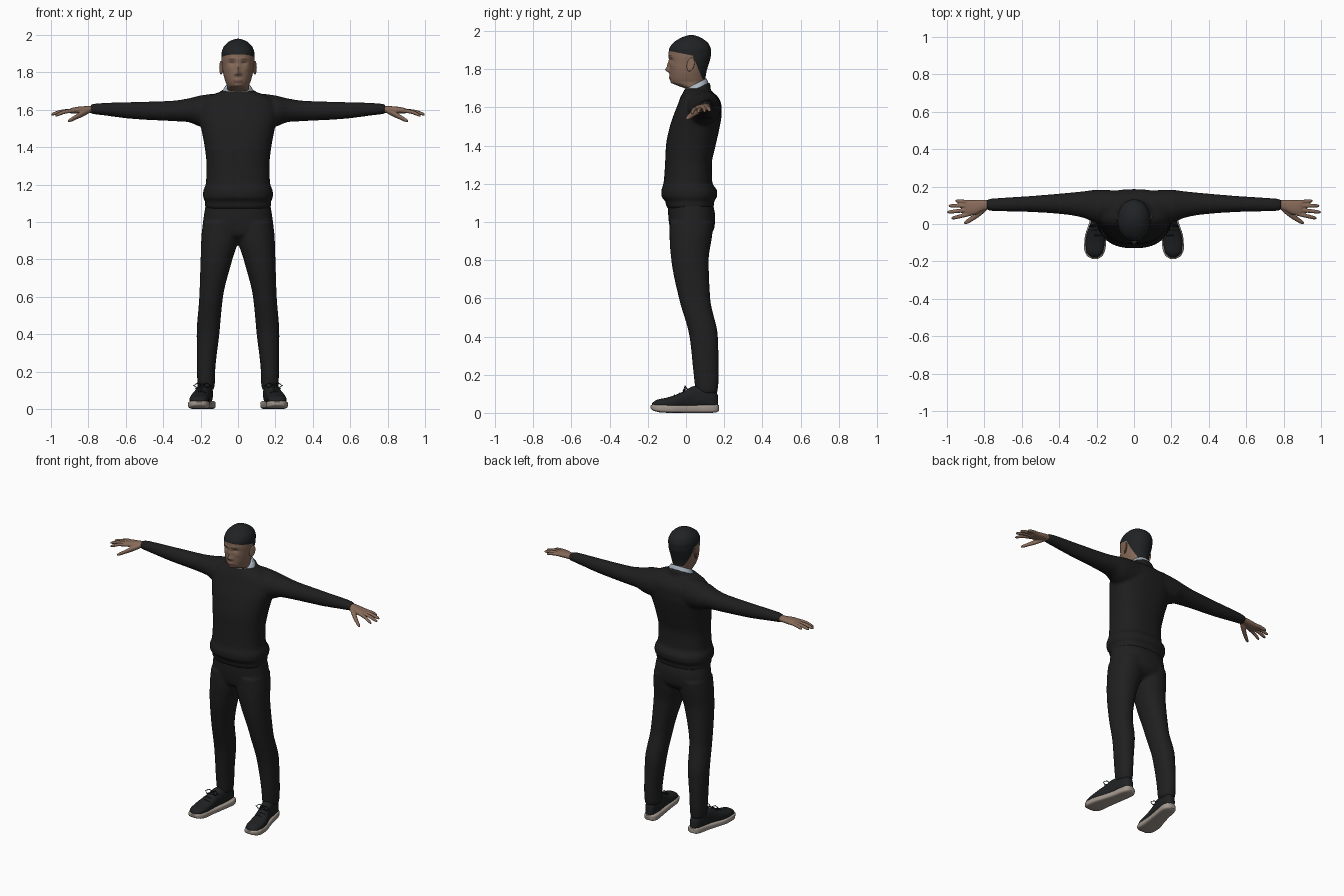
import bpy, bmesh, math
from mathutils import Vector

if "Cube" in bpy.data.objects:
    bpy.data.objects.remove(bpy.data.objects["Cube"])


def material(name, *rgb):
    m = bpy.data.materials.new(name)
    m.use_nodes = True
    m.diffuse_color = (*rgb, 1)
    bsdf = next(n for n in m.node_tree.nodes if n.type == "BSDF_PRINCIPLED")
    bsdf.inputs["Base Color"].default_value = (*rgb, 1)
    bsdf.inputs["Roughness"].default_value = 0.8
    return m


SKIN = material("brown_skin", .24, .145, .1)
LIPS = material("lips", .19, .095, .075)
BROW = material("brow", .08, .055, .045)
HAIR = material("black_hair", .014, .016, .017)
WOOL = material("black_wool", .013, .013, .013)
CLOTH = material("black_cloth", .014, .014, .014)
SHIRT = material("pale_blue_shirt", .4, .46, .53)
SHOE = material("black_shoe", .014, .015, .016)
SOLE = material("beige_sole", .36, .31, .27)


def resample(rows, step):
    """Monotone smooth interpolation of section rows along their first value."""
    def slope(i, k):
        return (rows[i + 1][k] - rows[i][k]) / (rows[i + 1][0] - rows[i][0])

    def tangent(i, k):
        if i == 0:
            return slope(0, k)
        if i == len(rows) - 1:
            return slope(i - 1, k)
        a, b = slope(i - 1, k), slope(i, k)
        return 0 if a * b <= 0 else 2 * a * b / (a + b)

    out = []
    for i in range(len(rows) - 1):
        h = rows[i + 1][0] - rows[i][0]
        count = max(2, round(h / step))
        for j in range(count):
            s = j / count
            row = [rows[i][0] + s * h]
            for k in range(1, len(rows[0])):
                row.append((1 + 2 * s) * (1 - s) ** 2 * rows[i][k]
                           + s * s * (3 - 2 * s) * rows[i + 1][k]
                           + h * s * (1 - s) ** 2 * tangent(i, k)
                           - h * s * s * (1 - s) * tangent(i + 1, k))
            out.append(row)
    return out + [list(rows[-1])]


def sym(rows):
    """Expand (z, half width, front, back) to full bounds."""
    return [(z, -w, w, a, b) for z, w, a, b in rows]


def loft(bm, axis, rows, power=2, segs=32, step=.015, shear=0, mirror=False):
    """Skin rounded sections, each given by bounds, along an axis."""
    place = {"z": lambda t, u, v: (u, v, t + shear * (v - .05)),
             "x": lambda t, u, v: (t, u, v),
             "y": lambda t, u, v: (u, t, v)}[axis]

    def bend(c):
        return math.copysign(abs(c) ** (2 / power), c)

    for side in (1, -1) if mirror else (1,):
        rings = []
        for t, u0, u1, v0, v1 in resample(rows, step):
            ring = []
            for i in range(segs):
                a = math.tau * i / segs
                x, y, z = place(t, (u0 + u1) / 2 + (u1 - u0) / 2 * bend(math.cos(a)),
                                (v0 + v1) / 2 + (v1 - v0) / 2 * bend(math.sin(a)))
                ring.append(bm.verts.new((side * x, y, z)))
            rings.append(ring)
        for lo, hi in zip(rings, rings[1:]):
            for i in range(segs):
                j = (i + 1) % segs
                bm.faces.new((lo[i], lo[j], hi[j], hi[i]))
        bm.faces.new(rings[0])
        bm.faces.new(rings[-1])


def finish(name, bm, mats, rule=None, voxel=0):
    """Turn a bmesh into an object, colour it by rule, optionally fuse its parts."""
    bmesh.ops.recalc_face_normals(bm, faces=bm.faces)
    for f in bm.faces:
        f.smooth = True
        if rule:
            f.material_index = rule(f.calc_center_median())
    me = bpy.data.meshes.new(name)
    bm.to_mesh(me)
    bm.free()
    me.set_sharp_from_angle(angle=math.radians(50))
    for m in mats:
        me.materials.append(m)
    ob = bpy.data.objects.new(name, me)
    bpy.context.collection.objects.link(ob)
    if voxel:
        fuse = ob.modifiers.new("fuse", "REMESH")
        fuse.mode, fuse.voxel_size, fuse.use_smooth_shade = "VOXEL", voxel, True
        relax = ob.modifiers.new("relax", "SMOOTH")
        relax.factor, relax.iterations = .5, 4
    return ob


# Sweater: torso with bloused hem, neck rim and both sleeves
bm = bmesh.new()
loft(bm, "z", sym([(1.07, .168, -.095, .135), (1.09, .178, -.106, .148), (1.105, .173, -.105, .145),
                   (1.13, .187, -.128, .163), (1.165, .187, -.13, .164), (1.2, .172, -.118, .138),
                   (1.3, .168, -.11, .135), (1.4, .178, -.105, .155), (1.5, .197, -.085, .177),
                   (1.56, .21, -.065, .186), (1.61, .21, -.045, .186), (1.65, .19, -.03, .172),
                   (1.68, .14, -.015, .14), (1.7, .085, -.005, .115)]), power=2.4, segs=48)
loft(bm, "z", sym([(1.64, .105, -.035, .13), (1.685, .1, -.035, .128), (1.697, .088, -.028, .12)]),
     shear=.5)
loft(bm, "x", [(.1, .02, .18, 1.5, 1.69), (.2, .008, .183, 1.51, 1.677), (.27, .033, .175, 1.535, 1.66),
               (.36, .05, .166, 1.54, 1.648), (.55, .064, .15, 1.55, 1.642),
               (.75, .069, .137, 1.574, 1.635), (.79, .074, .132, 1.578, 1.628)], mirror=True)
finish("sweater", bm, [WOOL], voxel=.009)

# Trousers: hips and both legs
bm = bmesh.new()
loft(bm, "z", sym([(.9, .05, -.03, .07), (.93, .14, -.075, .125), (.97, .19, -.085, .149),
                   (1.03, .183, -.093, .153), (1.1, .172, -.095, .14)]), power=2.3, segs=48)
loft(bm, "z", [(.1, .13, .212, .055, .162), (.13, .124, .217, .048, .168), (.2, .122, .219, .04, .172),
               (.4, .1, .221, .018, .167), (.6, .08, .207, -.037, .127), (.8, .03, .2, -.077, .119),
               (.92, -.005, .196, -.086, .136), (1, -.01, .187, -.086, .145)], power=2.2, mirror=True)
finish("trousers", bm, [CLOTH], voxel=.009)

# Head and neck, with the face shaped by soft bumps
bm = bmesh.new()
loft(bm, "z", sym([(1.62, .06, 0, .11), (1.695, .06, 0, .105), (1.715, .059, -.045, .102),
                   (1.73, .06, -.074, .101), (1.75, .067, -.082, .102), (1.79, .078, -.086, .108),
                   (1.83, .084, -.087, .12), (1.87, .088, -.091, .13), (1.9, .088, -.09, .131),
                   (1.93, .08, -.075, .121), (1.96, .055, -.036, .088), (1.975, .027, .0, .056),
                   (1.98, .005, .02, .032)]), power=2.1, segs=80, step=.004)
bumps = [(0, 1.797, .012, .012, .02), (0, 1.82, .009, .02, .012), (.014, 1.791, .008, .008, .006),
         (.033, 1.85, .016, .01, -.009), (.03, 1.872, .025, .007, .003), (0, 1.755, .022, .01, .006),
         (0, 1.73, .02, .01, .005), (.05, 1.82, .018, .015, .003)]
for v in bm.verts:
    if v.co.y < -.01:
        x, z = abs(v.co.x), v.co.z
        v.co.y -= sum(d * math.exp(-((x - cx) / sx) ** 2 - ((z - cz) / sz) ** 2)
                      for cx, cz, sx, sz, d in bumps)
# Hairline: a sloping cut over the forehead and a steep one behind the ears
corner = Vector((0, .035, 1.872))
brow_up, nape_back = Vector((0, .2, 1)), Vector((0, 1, .42))
for normal in (brow_up, nape_back):
    bmesh.ops.bisect_plane(bm, geom=bm.verts[:] + bm.edges[:] + bm.faces[:],
                           plane_co=corner, plane_no=normal)


def head_colour(c):
    if (c - corner).dot(brow_up) > 0 or ((c - corner).dot(nape_back) > 0 and c.z > 1.75):
        return 1
    x = abs(c.x)
    if c.y < -.04:
        if x < .026 and abs(c.z - 1.755) < .007:
            return 2
        if .018 < x < .05 and abs(c.z - 1.872) < .003 or .022 < x < .044 and abs(c.z - 1.851) < .003:
            return 3
    return 0


finish("head", bm, [SKIN, HAIR, LIPS, BROW], head_colour)

# Ears
bm = bmesh.new()
for side in (1, -1):
    made = bmesh.ops.create_uvsphere(bm, u_segments=20, v_segments=12, radius=1)["verts"]
    for v in made:
        x, y, z = v.co
        dish = .006 * max(0, 1 - y * y - z * z) if x > 0 else 0
        v.co = (side * (.09 + .01 * x - dish + .008 * y), .024 + .02 * y + .006 * z, 1.825 + .036 * z)
finish("ears", bm, [SKIN])

# Shirt collar, open in a small notch at the throat
bm = bmesh.new()
loft(bm, "z", sym([(1.66, .09, -.03, .125), (1.69, .086, -.023, .119), (1.714, .074, -.01, .111),
                   (1.724, .066, -.004, .106)]), segs=64, step=.004, shear=.5)
finish("shirt_collar", bm, [SHIRT, SKIN],
       lambda c: int(c.y < .01 and abs(c.x) < (c.z - 1.662) * .7))

# Hands: palm, thumb and four tapering fingers
bm = bmesh.new()
loft(bm, "x", [(.77, .08, .127, 1.583, 1.622), (.81, .07, .129, 1.584, 1.62),
               (.85, .05, .128, 1.58, 1.617), (.89, .045, .127, 1.58, 1.61), (.905, .055, .12, 1.587, 1.602)],
     power=2.3, mirror=True)
loft(bm, "x", [(.79, .07, .1, 1.585, 1.612), (.83, .037, .075, 1.563, 1.597), (.87, .012, .042, 1.546, 1.572),
               (.9, -.002, .02, 1.534, 1.553), (.91, .001, .009, 1.534, 1.543)], segs=16, mirror=True)
for base, tip, end, drop in [(.055, .03, .978, 1.567), (.077, .063, 1, 1.574),
                             (.098, .097, .992, 1.578), (.116, .124, .955, 1.583)]:
    rows = []
    for s, r in [(0, .011), (.5, .0105), (.88, .009), (.97, .006), (1, .002)]:
        y, z = base + s * (tip - base), 1.597 + s * s * (drop - 1.597)
        rows.append((.87 + s * (end - .87), y - r, y + r, z - r, z + r))
    loft(bm, "x", rows, segs=16, mirror=True)
finish("hands", bm, [SKIN], voxel=.004).modifiers["relax"].iterations = 1

# Shoes: soles and uppers
bm = bmesh.new()
loft(bm, "y", [(-.186, .192, .225, .024, .038), (-.172, .17, .25, .012, .044), (-.13, .152, .267, .002, .045),
               (-.07, .147, .263, 0, .042), (0, .138, .242, 0, .04), (.07, .127, .222, 0, .042),
               (.13, .119, .21, 0, .045), (.16, .128, .2, .003, .045), (.172, .148, .186, .01, .04)],
     power=4, segs=40, mirror=True)
finish("shoe_soles", bm, [SOLE])
bm = bmesh.new()
loft(bm, "y", [(-.178, .192, .225, .03, .05), (-.155, .168, .253, .025, .068), (-.1, .157, .259, .02, .08),
               (-.05, .154, .252, .02, .096), (0, .149, .234, .02, .12), (.04, .142, .222, .02, .14),
               (.1, .134, .212, .02, .142), (.15, .136, .2, .02, .125), (.168, .15, .185, .025, .09)],
     power=2.4, segs=40, mirror=True)
finish("shoe_uppers", bm, [SHOE])

# Laces: crossing bars and a loose bow on each shoe
laces = bpy.data.curves.new("laces", "CURVE")
laces.dimensions, laces.bevel_depth, laces.bevel_resolution = "3D", .003, 1
for side in (1, -1):
    paths = [[(.2 + k * .028, y, z - .008 * k * k) for k in (-1, 0, 1)]
             for y, z in ((-.06, .095), (-.035, .104), (-.01, .117))]
    for k in (-1, 1):
        paths.append([(.19, .005, .127), (.19 + k * .025, -.005, .14), (.19 + k * .048, -.01, .125),
                      (.19 + k * .028, -.015, .115), (.19, .0, .127)])
    for path in paths:
        spline = laces.splines.new("POLY")
        spline.points.add(len(path) - 1)
        for point, (x, y, z) in zip(spline.points, path):
            point.co = (side * x, y, z, 1)
laces.materials.append(SHOE)
bpy.context.collection.objects.link(bpy.data.objects.new("laces", laces))
